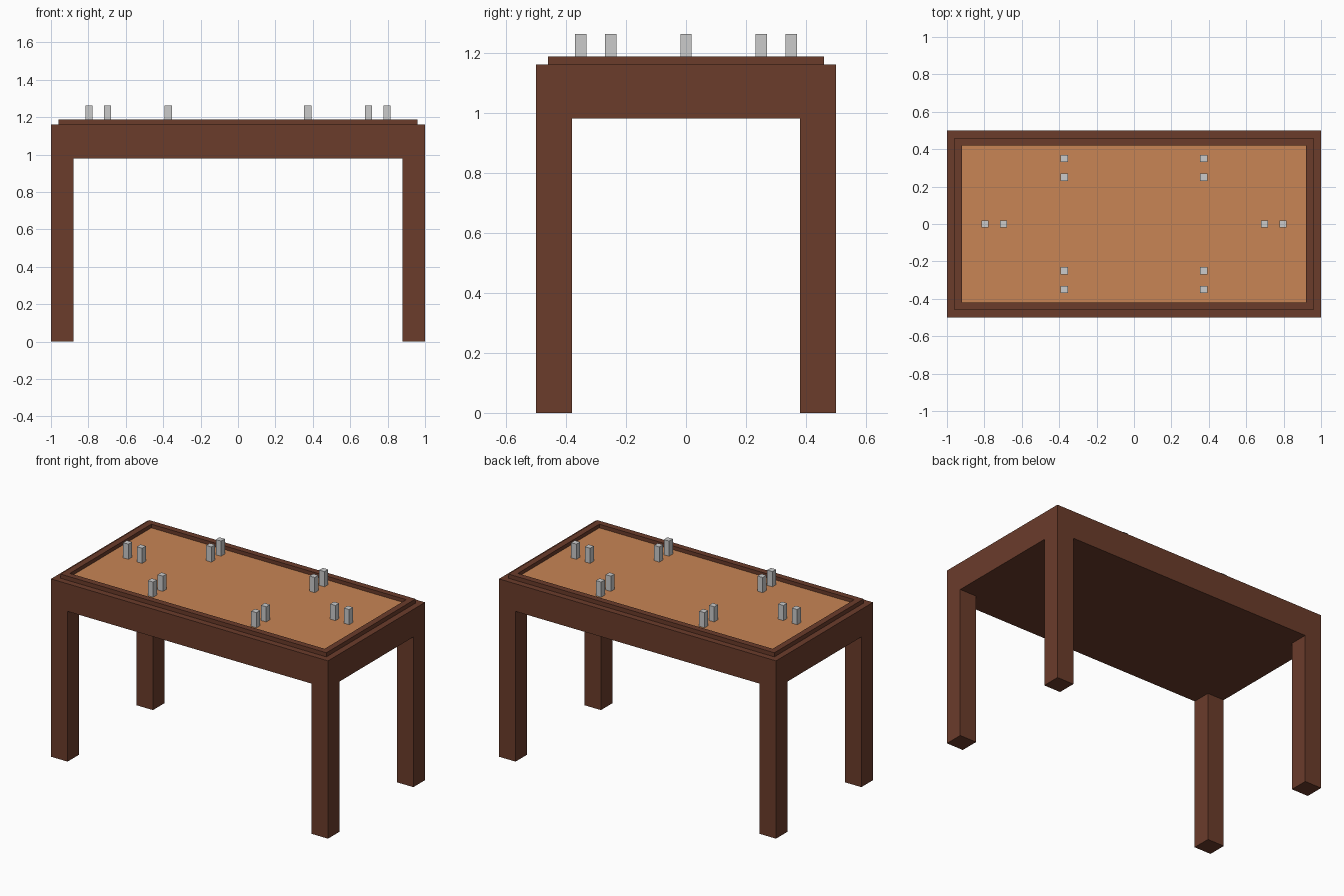
import bpy, bmesh
from mathutils import Matrix, Vector

if "Cube" in bpy.data.objects:
    bpy.data.objects.remove(bpy.data.objects["Cube"])


def material(name, rgb):
    m = bpy.data.materials.new(name)
    m.diffuse_color = (*rgb, 1)
    m.use_nodes = True
    m.node_tree.nodes["Principled BSDF"].inputs["Base Color"].default_value = m.diffuse_color
    return m


wood = material("dark_wood", (0.147, 0.045, 0.024))
tan = material("tan_surface", (0.578, 0.235, 0.089))


def box(name, lo, hi, mat=None, mirror=(False, False)):
    """Axis-aligned box between two corners, optionally mirrored in x / y."""
    lo, hi = Vector(lo), Vector(hi)
    bm = bmesh.new()
    bmesh.ops.create_cube(bm, size=1, matrix=Matrix.Translation((lo + hi) / 2)
                          @ Matrix.Diagonal((*(hi - lo), 1)))
    mesh = bpy.data.meshes.new(name)
    bm.to_mesh(mesh)
    bm.free()
    obj = bpy.data.objects.new(name, mesh)
    bpy.context.collection.objects.link(obj)
    if mat:
        mesh.materials.append(mat)
    if any(mirror):
        mod = obj.modifiers.new("mirror", 'MIRROR')
        mod.use_axis = (*mirror, False)
        mod.use_mirror_merge = False
    return obj


BODY_BOTTOM, BODY_TOP, RIM_TOP = 0.98, 1.16, 1.187
SURFACE, PEG_TOP = 1.163, 1.262

# Table body and four corner legs
box("table_body", (-1, -0.5, BODY_BOTTOM), (1, 0.5, BODY_TOP), wood)
box("legs", (0.88, 0.38, 0), (1, 0.5, BODY_BOTTOM), wood, (True, True))

# Raised rim around the playing surface
box("long_rims", (-0.96, 0.42, BODY_TOP), (0.96, 0.46, RIM_TOP), wood, (False, True))
box("end_rims", (0.92, -0.42, BODY_TOP), (0.96, 0.42, RIM_TOP), wood, (True, False))

# Inset surface
box("surface", (-0.92, -0.42, BODY_TOP - 0.01), (0.92, 0.42, SURFACE), tan)


# Square grey pegs, in pairs
def peg(name, x, y, mirror):
    r = 0.019
    box(name, (x - r, y - r, SURFACE), (x + r, y + r, PEG_TOP), None, mirror)


for i, y in enumerate((0.25, 0.35)):
    peg(f"side_pegs_{i + 1}", 0.373, y, (True, True))
for i, x in enumerate((0.698, 0.797)):
    peg(f"end_pegs_{i + 1}", x, 0, (True, False))
